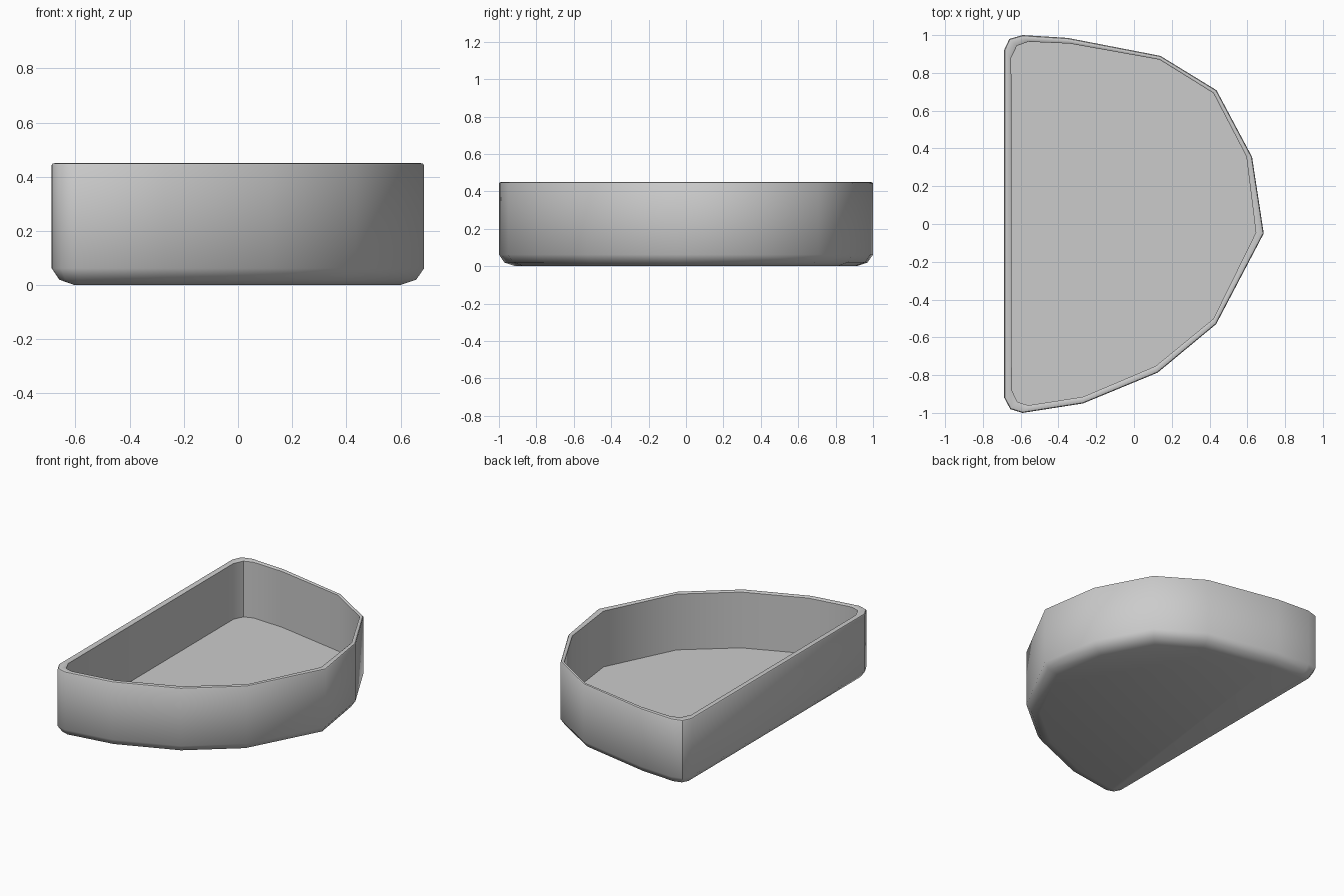
import bpy, bmesh, math
from mathutils import Vector

if "Cube" in bpy.data.objects:
    bpy.data.objects.remove(bpy.data.objects["Cube"])

# Outer and inner rim outlines, clockwise from the back left corner
OUTER = [(-.688, .92), (-.66, .98), (-.59, 1.0), (-.35, .985), (.14, .89), (.437, .708),
         (.625, .355), (.687, -.05), (.435, -.53), (.125, -.787), (-.27, -.95),
         (-.59, -1.0), (-.655, -.98), (-.687, -.92)]
INNER = [(-.65, .88), (-.62, .943), (-.56, .965), (-.34, .955), (.135, .87), (.42, .693),
         (.595, .357), (.645, -.045), (.42, -.502), (.115, -.752), (-.27, -.915),
         (-.56, -.96), (-.617, -.942), (-.647, -.88)]


def inset(points, d):
    """Move a clockwise outline inwards by d with mitred corners."""
    pts = [Vector(p) for p in points]
    out = []
    for i, p in enumerate(pts):
        a = (p - pts[i - 1]).normalized()
        b = (pts[(i + 1) % len(pts)] - p).normalized()
        na, nb = Vector((a.y, -a.x)), Vector((b.y, -b.x))
        out.append(p + (na + nb) * d / (1 + na.dot(nb)))
    return out


# Cross-section from the underside, up the wall, over the rim, down to the floor
levels = [(inset(OUTER, .085), 0), (inset(OUTER, .028), .02), (OUTER, .062),
          (OUTER, .442), (inset(OUTER, .004), .448), (inset(OUTER, .012), .45),
          (inset(INNER, -.006), .45), (INNER, .445), (INNER, .07)]

bm = bmesh.new()
rings = [[bm.verts.new((p[0], p[1], z)) for p in pts] for pts, z in levels]
n = len(OUTER)
for lo, hi in zip(rings, rings[1:]):
    for i in range(n):
        j = (i + 1) % n
        bm.faces.new((lo[i], lo[j], hi[j], hi[i]))
bm.faces.new(rings[0])
bm.faces.new(rings[-1])
bmesh.ops.recalc_face_normals(bm, faces=bm.faces)

mesh = bpy.data.meshes.new("half_round_tray")
bm.to_mesh(mesh)
bm.free()
tray = bpy.data.objects.new("half_round_tray", mesh)
bpy.context.collection.objects.link(tray)
bpy.context.view_layer.objects.active = tray
tray.select_set(True)
bpy.ops.object.shade_smooth_by_angle(angle=math.radians(40))
